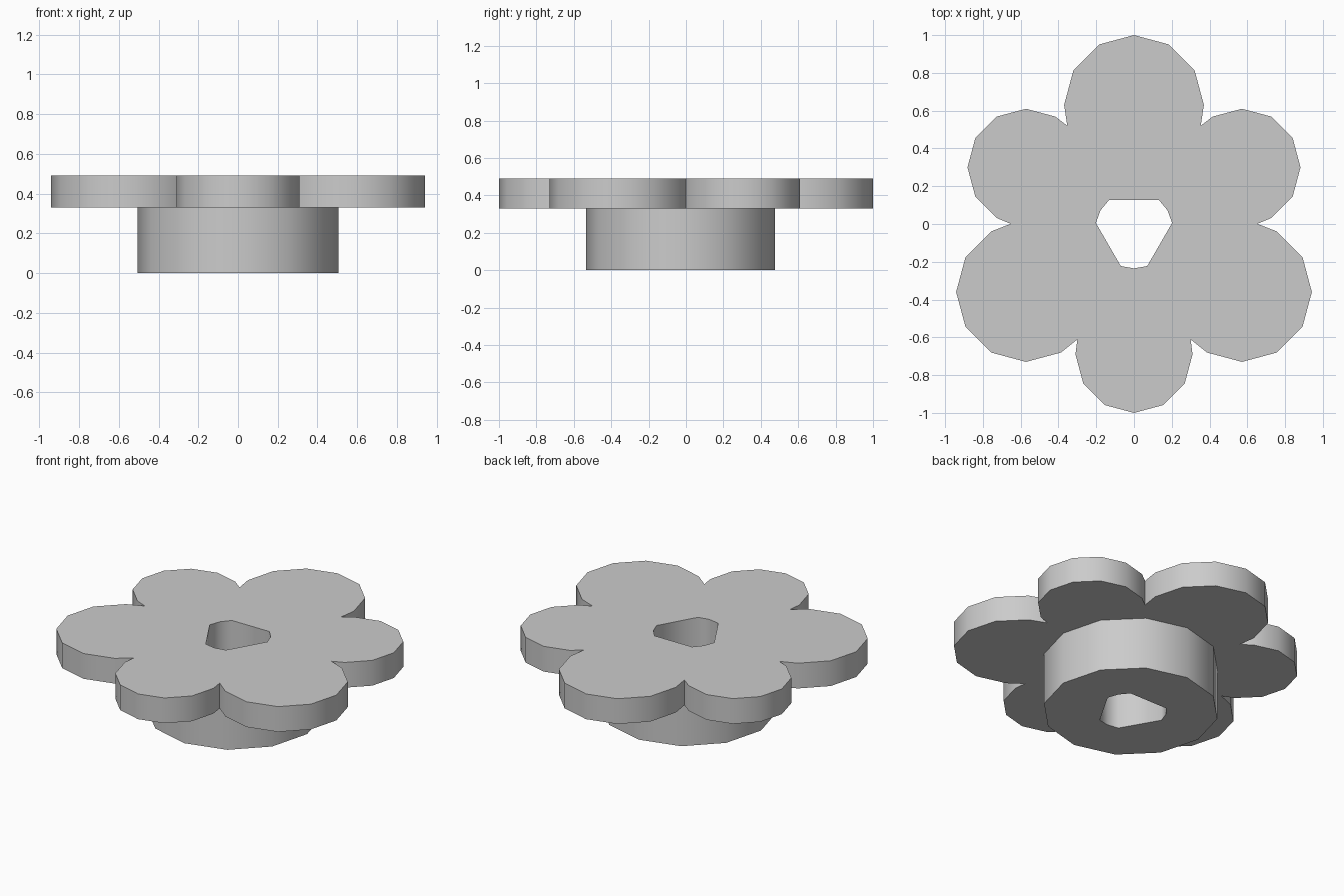
import bpy
import bmesh
from math import cos, sin, radians
from mathutils import Vector
from mathutils.geometry import intersect_sphere_sphere_2d

if "Cube" in bpy.data.objects:
    bpy.data.objects.remove(bpy.data.objects["Cube"], do_unlink=True)

AXIS = Vector((0, -0.03))
FLOOR, SEAM, TOP = 0.0, 0.33, 0.49
PETAL_OFFSET = 0.66

grey = bpy.data.materials.new("plain grey")
grey.use_nodes = True
grey.diffuse_color = (0.6, 0.6, 0.6, 1)
grey.node_tree.nodes["Principled BSDF"].inputs["Base Color"].default_value = grey.diffuse_color


def polar(centre, radius, degrees):
    a = radians(degrees)
    return centre + Vector((cos(a), sin(a))) * radius


def plate(name, outlines, bottom, top):
    """Extrude closed outlines (the second one is a hole) between two heights."""
    curve = bpy.data.curves.new(name, "CURVE")
    curve.dimensions = "2D"
    curve.fill_mode = "BOTH"
    curve.extrude = (top - bottom) / 2
    for points in outlines:
        spline = curve.splines.new("POLY")
        spline.points.add(len(points) - 1)
        for target, p in zip(spline.points, points):
            target.co = (p.x, p.y, 0, 1)
        spline.use_cyclic_u = True
    obj = bpy.data.objects.new(name, curve)
    bpy.context.collection.objects.link(obj)
    bpy.ops.object.select_all(action="DESELECT")
    obj.select_set(True)
    bpy.context.view_layer.objects.active = obj
    bpy.ops.object.convert(target="MESH")
    obj = bpy.context.object
    obj.name = name

    # Weld the caps to the walls and set the height
    bm = bmesh.new()
    bm.from_mesh(obj.data)
    bmesh.ops.remove_doubles(bm, verts=bm.verts, dist=0.0005)
    bmesh.ops.translate(bm, verts=bm.verts, vec=(0, 0, (top + bottom) / 2))
    bmesh.ops.recalc_face_normals(bm, faces=bm.faces)
    bm.to_mesh(obj.data)
    bm.free()
    obj.data.materials.clear()
    obj.data.materials.append(grey)
    bpy.ops.object.shade_smooth_by_angle(angle=radians(55))
    return obj


# Rounded triangular bore
bore = [polar(AXIS, 0.205, corner + step)
        for corner in (30, 150, 270) for step in (-20, 0, 20)]

# Six lobes of alternating size, joined where neighbouring circles cross
lobes = [(angle, polar(AXIS, PETAL_OFFSET, angle), 0.31 if i % 2 == 0 else 0.37)
         for i, angle in enumerate(range(30, 390, 60))]
flower = []
for i, (angle, centre, radius) in enumerate(lobes):
    flower += [polar(centre, radius, angle + step) for step in range(-90, 91, 30)]
    _, next_centre, next_radius = lobes[(i + 1) % len(lobes)]
    crossings = intersect_sphere_sphere_2d(centre, radius, next_centre, next_radius)
    flower.append(max(crossings, key=lambda p: (p - AXIS).length))

# Twelve-sided hub
hub = [polar(AXIS, 0.505, angle) for angle in range(0, 360, 30)]

plate("hub", [hub, bore], FLOOR, SEAM)
plate("lobed_knob", [flower, bore], SEAM, TOP)
